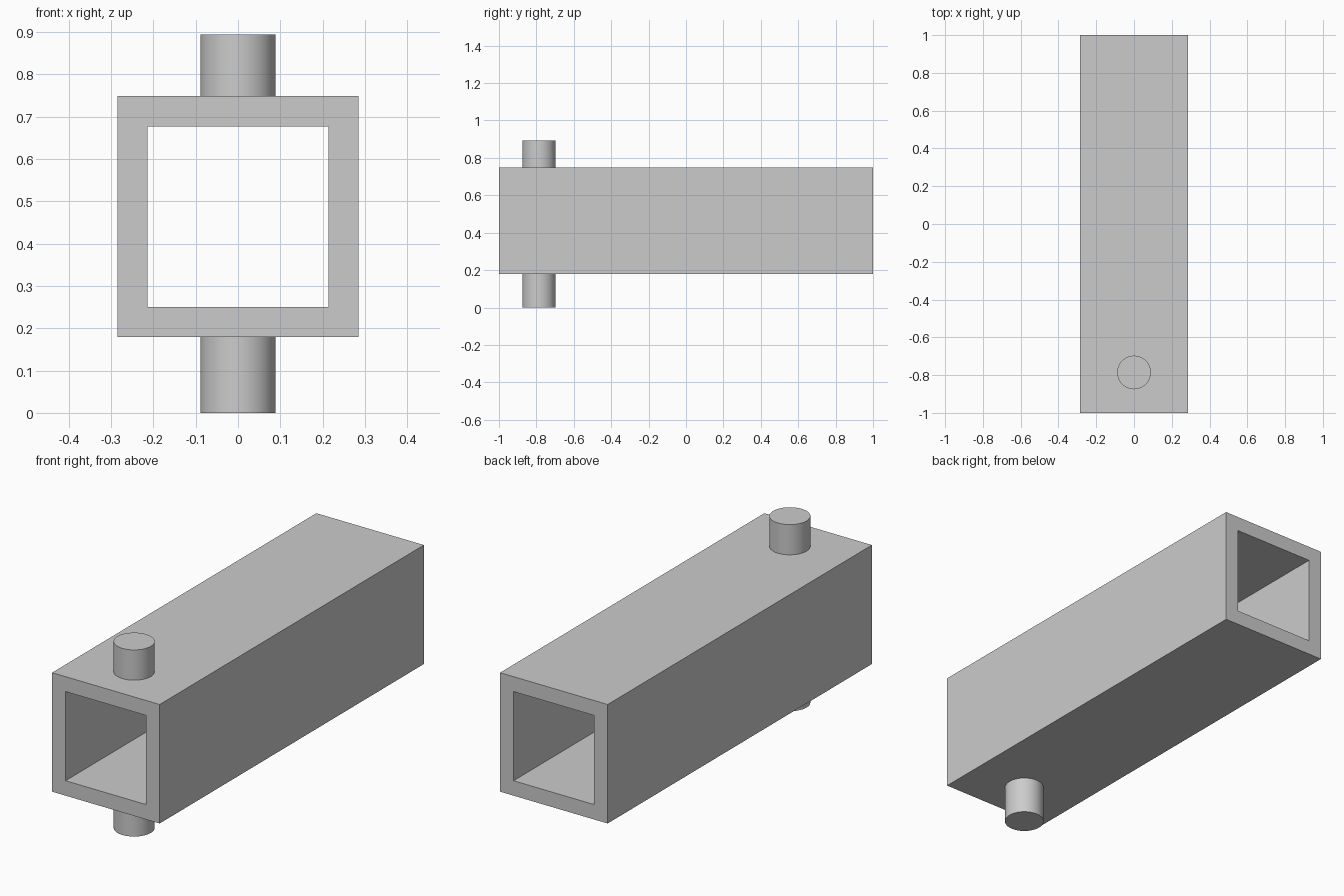
import bpy
import bmesh
import math

cube = bpy.data.objects.get("Cube")
if cube:
    bpy.data.objects.remove(cube, do_unlink=True)

# Single plain grey for every part
grey = bpy.data.materials.new("light_grey")
grey.use_nodes = True
color = (0.6, 0.6, 0.6, 1)
grey.diffuse_color = color
grey.node_tree.nodes["Principled BSDF"].inputs["Base Color"].default_value = color

LENGTH = 2.0
BOTTOM, TOP = 0.179, 0.749
OUTER, INNER = 0.285, 0.2135
MIDDLE = (BOTTOM + TOP) / 2
PIN_RADIUS, PIN_Y, PIN_TOP = 0.089, -0.786, 0.894


def square_tube():
    """Square ring profile, extruded along y into a hollow tube."""
    bm = bmesh.new()
    corners = [(-1, -1), (1, -1), (1, 1), (-1, 1)]
    rings = [[bm.verts.new((sx * half, -LENGTH / 2, MIDDLE + sz * half))
              for sx, sz in corners] for half in (OUTER, INNER)]
    outer, inner = rings
    for i in range(4):
        j = (i + 1) % 4
        bm.faces.new((outer[i], outer[j], inner[j], inner[i]))
    result = bmesh.ops.extrude_face_region(bm, geom=bm.faces[:], use_keep_orig=True)
    moved = [g for g in result["geom"] if isinstance(g, bmesh.types.BMVert)]
    bmesh.ops.translate(bm, verts=moved, vec=(0, LENGTH, 0))
    bmesh.ops.recalc_face_normals(bm, faces=bm.faces)
    mesh = bpy.data.meshes.new("square_tube")
    bm.to_mesh(mesh)
    bm.free()
    mesh.materials.append(grey)
    obj = bpy.data.objects.new("square_tube", mesh)
    bpy.context.collection.objects.link(obj)


def pin(name, low, high):
    """Round pin standing out of the tube wall."""
    bpy.ops.mesh.primitive_cylinder_add(
        vertices=64, radius=PIN_RADIUS, depth=high - low,
        location=(0, PIN_Y, (low + high) / 2))
    obj = bpy.context.object
    obj.name = name
    obj.data.materials.append(grey)
    bpy.ops.object.shade_smooth_by_angle(angle=math.radians(30))


square_tube()
pin("upper_pin", TOP, PIN_TOP)
pin("lower_pin", 0, BOTTOM)
